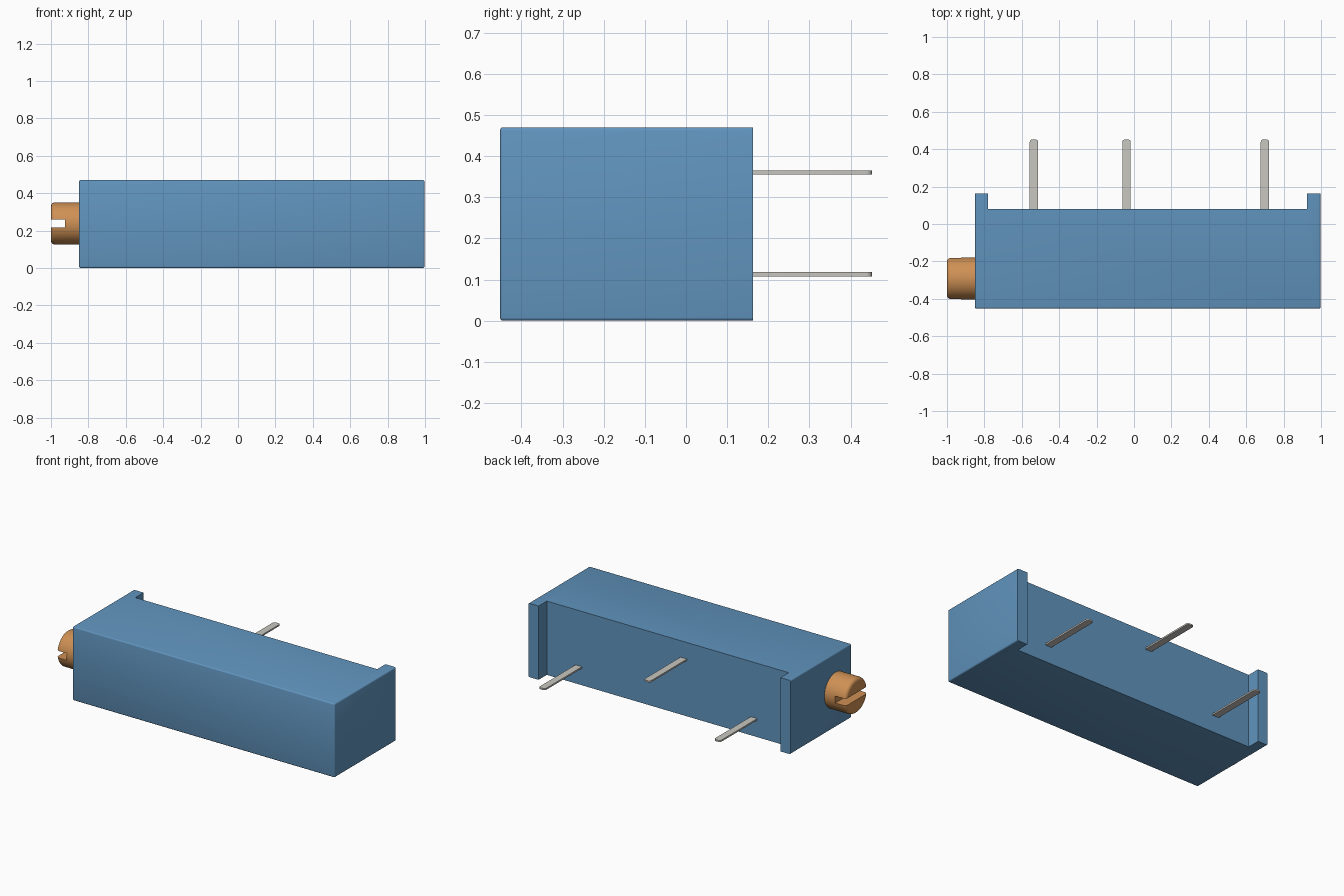
import bpy, bmesh, math
from mathutils import Matrix

if "Cube" in bpy.data.objects:
    bpy.data.objects.remove(bpy.data.objects["Cube"])


def material(name, color):
    m = bpy.data.materials.new(name)
    m.diffuse_color = color
    m.use_nodes = True
    m.node_tree.nodes["Principled BSDF"].inputs["Base Color"].default_value = m.diffuse_color
    return m


def finish(name, bm, mat):
    bmesh.ops.recalc_face_normals(bm, faces=bm.faces)
    mesh = bpy.data.meshes.new(name)
    bm.to_mesh(mesh)
    bm.free()
    ob = bpy.data.objects.new(name, mesh)
    bpy.context.collection.objects.link(ob)
    if mat:
        mesh.materials.append(mat)
    return ob


def smooth(ob):
    bpy.ops.object.select_all(action='DESELECT')
    ob.select_set(True)
    bpy.context.view_layer.objects.active = ob
    bpy.ops.object.shade_smooth_by_angle(angle=math.radians(35))


def prism(points, z0, z1):
    """Extrude an outline in the xy plane from z0 to z1."""
    bm = bmesh.new()
    face = bm.faces.new([bm.verts.new((x, y, z0)) for x, y in points])
    ext = bmesh.ops.extrude_face_region(bm, geom=[face])
    verts = [g for g in ext['geom'] if isinstance(g, bmesh.types.BMVert)]
    bmesh.ops.translate(bm, verts=verts, vec=(0, 0, z1 - z0))
    return bm


blue = material("blue_plastic", (0.12, 0.30, 0.52, 1))
brass = material("brass", (0.62, 0.28, 0.09, 1))
tin = material("tin", (0.58, 0.57, 0.53, 1))

# Housing: box with a standoff rib at each end of the back face
X0, X1, Y0, YB, YE, H = -0.85, 0.997, -0.452, 0.08, 0.163, 0.47
bm = prism([(X0, Y0), (X1, Y0), (X1, YE), (0.925, YE), (0.925, YB),
            (-0.78, YB), (-0.78, YE), (X0, YE)], 0, H)
planes = [(0, X0), (0, X1), (1, Y0), (2, 0), (2, H)]


def is_outer(edge):
    hits = sum(all(abs(v.co[a] - c) < 1e-4 for v in edge.verts) for a, c in planes)
    back = all(v.co.y > YB - 0.01 for v in edge.verts)
    return hits >= 2 and not back


bmesh.ops.bevel(bm, geom=[e for e in bm.edges if is_outer(e)], offset=0.008,
                segments=3, profile=0.5, affect='EDGES')
smooth(finish("housing", bm, blue))

# Adjusting screw: rounded cylinder along x with a driver slot
bm = bmesh.new()
R, F = 0.1125, 0.022
profile = [(-0.84, 0), (-0.84, R)]
for i in range(6):
    a = math.radians(90 * i / 5)
    profile.append((-1 + F - F * math.sin(a), R - F + F * math.cos(a)))
profile.append((-1, 0))
vs = [bm.verts.new((x, r, 0)) for x, r in profile]
es = [bm.edges.new(p) for p in zip(vs, vs[1:])]
bmesh.ops.spin(bm, geom=vs + es, cent=(0, 0, 0), axis=(1, 0, 0),
               angle=math.tau, steps=48)
bmesh.ops.remove_doubles(bm, verts=bm.verts, dist=1e-5)
bmesh.ops.translate(bm, verts=bm.verts, vec=(0, -0.2915, 0.2375))
screw = finish("adjusting_screw", bm, brass)

bm = bmesh.new()
bmesh.ops.create_cube(bm, size=1, matrix=Matrix.Translation((-1.0, -0.2915, 0.2375))
                      @ Matrix.Diagonal((0.15, 0.4, 0.044, 1)))
cutter = finish("slot_cutter", bm, None)
cutter.hide_render = True
mod = screw.modifiers.new("slot", 'BOOLEAN')
mod.operation = 'DIFFERENCE'
mod.solver = 'EXACT'
mod.object = cutter
bpy.context.view_layer.objects.active = screw
bpy.ops.object.modifier_apply(modifier=mod.name)
bpy.data.objects.remove(cutter)
smooth(screw)

# Three flat pins with rounded tips, the middle one set higher
W, T, C, TIP = 0.0225, 0.005, 0.014, 0.452
for name, x, z in (("pin_left", -0.535, 0.113), ("pin_middle", -0.04, 0.36),
                   ("pin_right", 0.70, 0.113)):
    arc = [math.radians(a) for a in (0, 22.5, 45, 67.5, 90)]
    half = [(W - C + C * math.cos(a), TIP - C + C * math.sin(a)) for a in arc]
    outline = [(W, 0.07)] + half
    outline += [(-px, py) for px, py in reversed(outline)]
    smooth(finish(name, prism([(x + px, py) for px, py in outline], z - T, z + T), tin))
